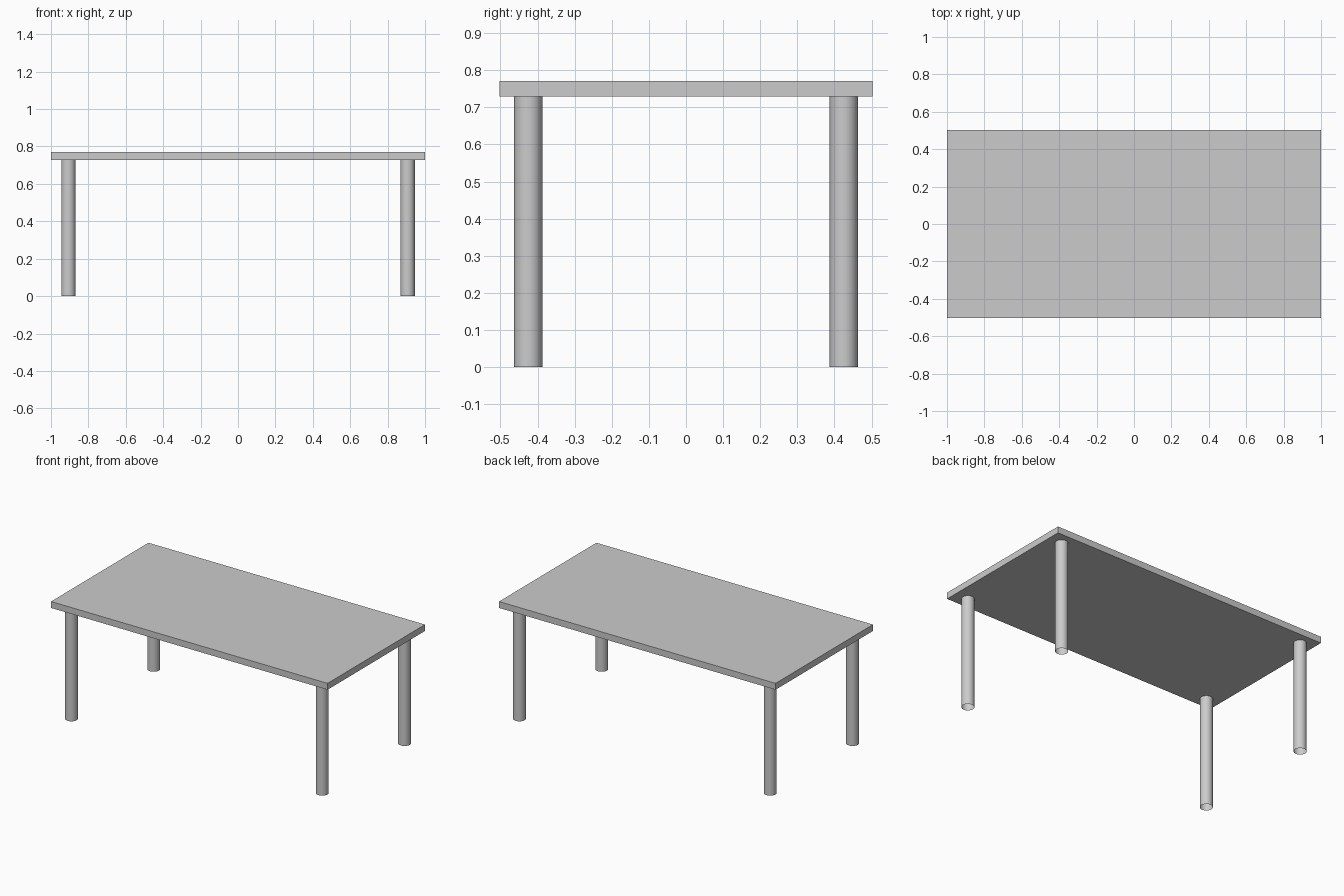
import bpy
import math

if "Cube" in bpy.data.objects:
    bpy.data.objects.remove(bpy.data.objects["Cube"])

TOP_X, TOP_Y = 2.0, 1.006      # tabletop size
Z_UNDER, Z_TOP = 0.729, 0.771  # tabletop underside and upper face
LEG_X, LEG_Y, LEG_R = 0.907, 0.425, 0.038

# Tabletop slab
bpy.ops.mesh.primitive_cube_add(size=1, location=(0, 0, (Z_UNDER + Z_TOP) / 2))
top = bpy.context.object
top.name = "tabletop"
top.scale = (TOP_X, TOP_Y, Z_TOP - Z_UNDER)
bpy.ops.object.transform_apply(location=False, rotation=False, scale=True)


# Round tubular leg, open at the ends
def add_leg(name, x, y):
    bpy.ops.mesh.primitive_cylinder_add(vertices=32, radius=LEG_R, depth=Z_UNDER,
                                        end_fill_type='NOTHING',
                                        location=(x, y, Z_UNDER / 2))
    bpy.context.object.name = name
    bpy.ops.object.shade_smooth_by_angle(angle=math.radians(30))


# One leg near each corner
for side, sx in (("left", -1), ("right", 1)):
    for end, sy in (("front", -1), ("back", 1)):
        add_leg(f"{end}_{side}_leg", sx * LEG_X, sy * LEG_Y)
